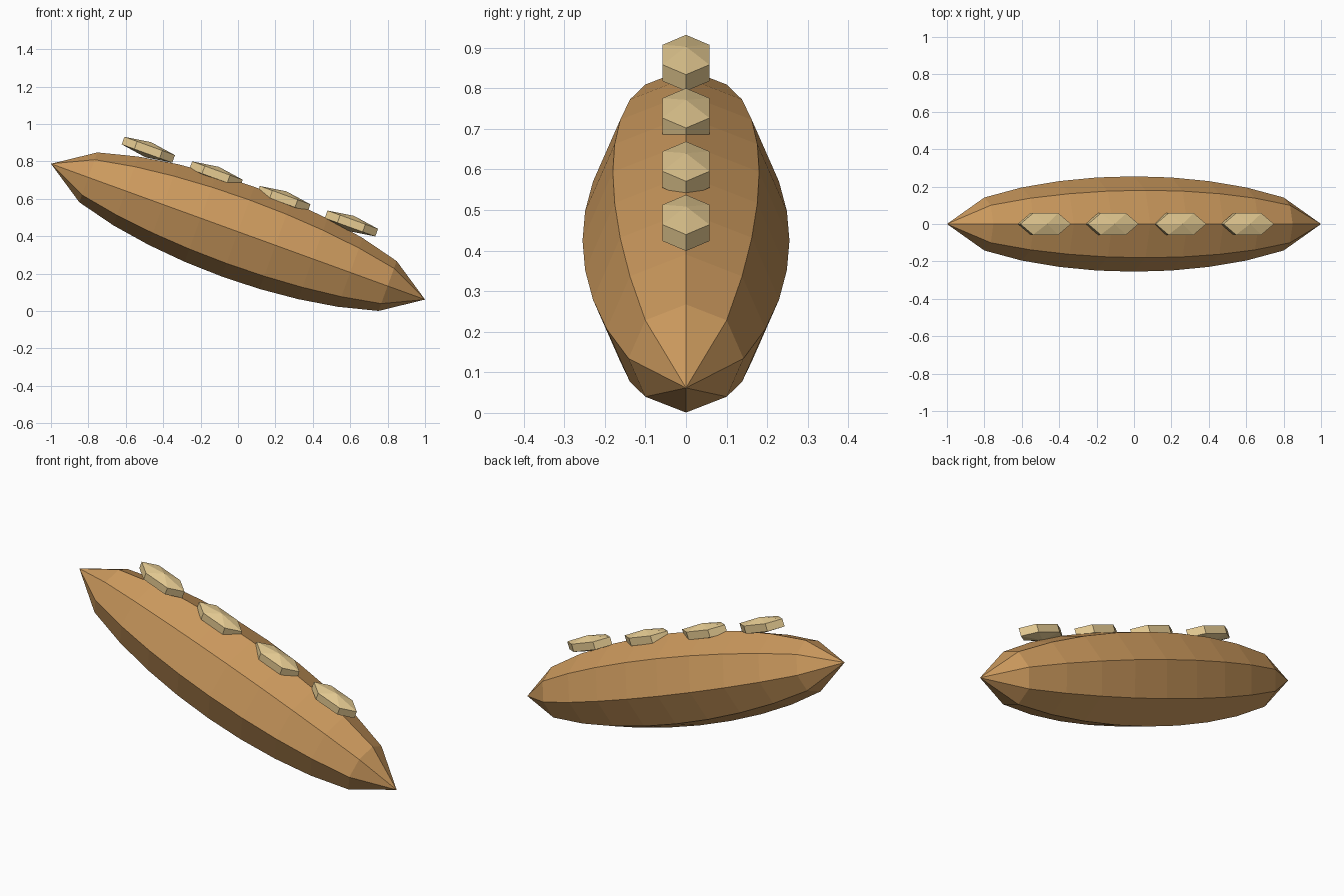
import bpy, bmesh, math
from mathutils import Matrix

if "Cube" in bpy.data.objects:
    bpy.data.objects.remove(bpy.data.objects["Cube"])

TILT = math.radians(19.95)
HALF = 1 / math.cos(TILT)
# the whole loaf is tipped nose-down towards +x
PLACE = Matrix.Translation((0, 0, 0.4245)) @ Matrix.Rotation(TILT, 4, 'Y')


def material(name, rgb):
    m = bpy.data.materials.new(name)
    m.diffuse_color = (*rgb, 1)
    m.use_nodes = True
    m.node_tree.nodes["Principled BSDF"].inputs["Base Color"].default_value = m.diffuse_color
    return m


def spindle(name, profile, sides, matrix, mat):
    """Closed solid of revolution about z; first and last profile points are tips."""
    bm = bmesh.new()
    bottom = bm.verts.new((0, 0, profile[0][1]))
    top = bm.verts.new((0, 0, profile[-1][1]))
    rings = []
    for r, z in profile[1:-1]:
        rings.append([bm.verts.new((r * math.cos(math.tau * i / sides),
                                    r * math.sin(math.tau * i / sides), z))
                      for i in range(sides)])
    for i in range(sides):
        j = (i + 1) % sides
        bm.faces.new((bottom, rings[0][j], rings[0][i]))
        bm.faces.new((top, rings[-1][i], rings[-1][j]))
        for a, b in zip(rings, rings[1:]):
            bm.faces.new((a[i], a[j], b[j], b[i]))
    bm.transform(matrix)
    bmesh.ops.recalc_face_normals(bm, faces=bm.faces)
    me = bpy.data.meshes.new(name)
    bm.to_mesh(me)
    bm.free()
    me.materials.append(mat)
    ob = bpy.data.objects.new(name, me)
    ob.matrix_world = PLACE
    bpy.context.collection.objects.link(ob)
    return ob


crust = material("crust", (0.60, 0.32, 0.11))
crumb = material("crumb", (0.79, 0.60, 0.29))

# loaf: eight-sided spindle lying along x, with blunt rounded taper
loaf = [(0.255 * math.sqrt(max(0, math.sin(math.pi * k / 10))), HALF * (k / 5 - 1))
        for k in range(11)]
spindle("loaf", loaf, 8, Matrix.Rotation(math.pi / 2, 4, 'Y'), crust)

# scores: flattened six-sided beads along the top ridge
bead = [(math.sin(math.pi * k / 3), -math.cos(math.pi * k / 3)) for k in range(4)]
for n in range(4):
    pos = Matrix.Translation((-0.60 + 0.385 * n, 0, 0.248))
    spindle(f"score_{n + 1}", bead, 6,
            pos @ Matrix.Diagonal((0.166, 0.077, 0.043, 1)), crumb)
